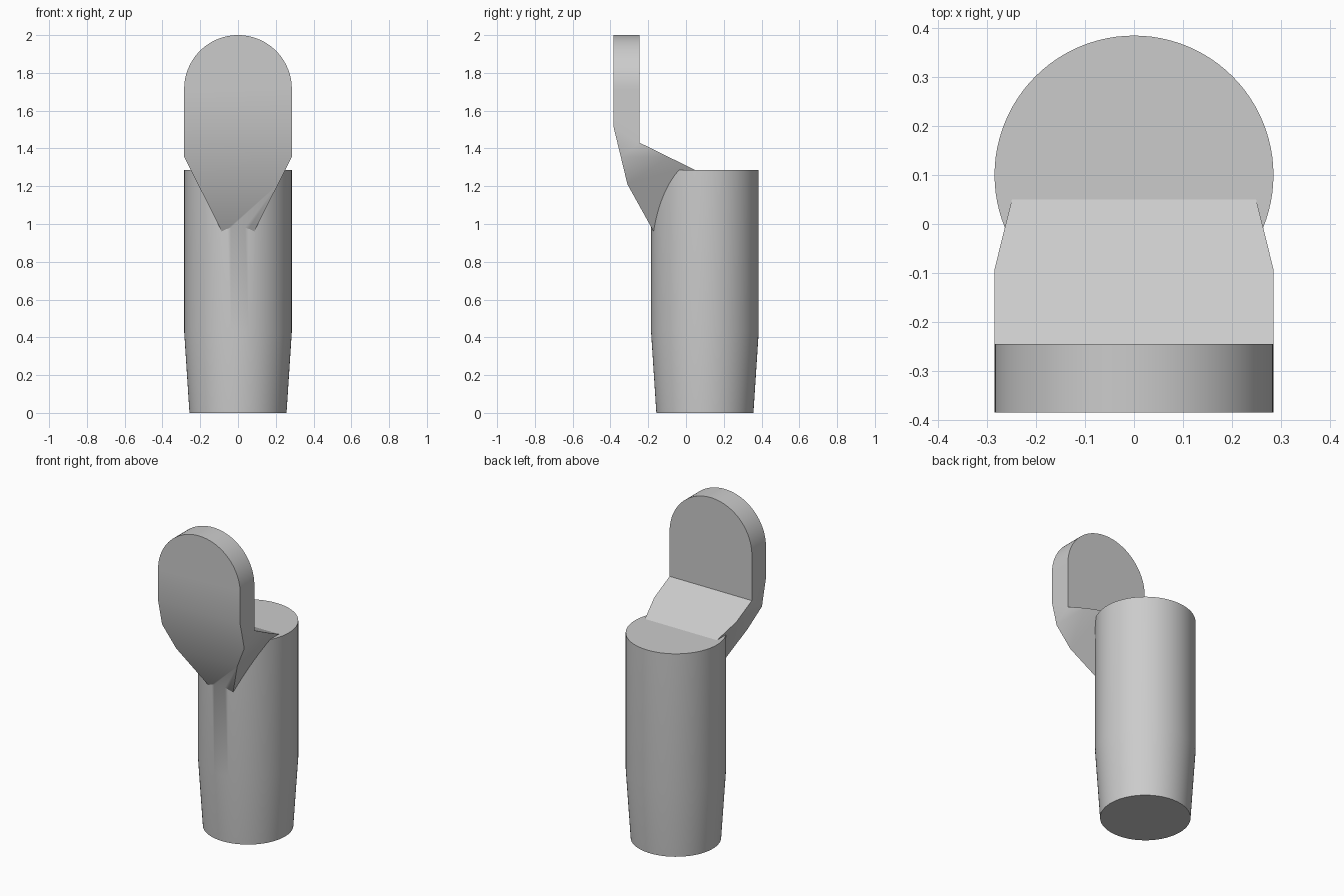
import bpy, bmesh, math
from mathutils import Vector

cube = bpy.data.objects.get("Cube")
if cube:
    bpy.data.objects.remove(cube, do_unlink=True)

grey = bpy.data.materials.new("plain grey")
grey.use_nodes = True
colour = (0.6, 0.6, 0.6, 1)
grey.diffuse_color = colour
grey.node_tree.nodes["Principled BSDF"].inputs["Base Color"].default_value = colour

RADIUS = 0.285
CENTRE_Y = 0.1


def make_object(name, bm):
    bmesh.ops.recalc_face_normals(bm, faces=bm.faces)
    mesh = bpy.data.meshes.new(name)
    bm.to_mesh(mesh)
    bm.free()
    mesh.materials.append(grey)
    obj = bpy.data.objects.new(name, mesh)
    bpy.context.collection.objects.link(obj)
    return obj


def prism(name, points, depth):
    """Closed outline extruded along a vector."""
    bm = bmesh.new()
    face = bm.faces.new([bm.verts.new(p) for p in points])
    new = bmesh.ops.extrude_face_region(bm, geom=[face])["geom"]
    verts = [v for v in new if isinstance(v, bmesh.types.BMVert)]
    bmesh.ops.translate(bm, verts=verts, vec=Vector(depth))
    return make_object(name, bm)


def boolean(obj, other, operation):
    """Apply a boolean and remove the helper."""
    mod = obj.modifiers.new(operation, "BOOLEAN")
    mod.operation, mod.object, mod.solver = operation, other, "EXACT"
    bpy.context.view_layer.objects.active = obj
    bpy.ops.object.modifier_apply(modifier=mod.name)
    bpy.data.objects.remove(other, do_unlink=True)


# Round peg with a tapered foot
bm = bmesh.new()
segments = 96
rings = []
for r, z in [(0.257, 0), (RADIUS, 0.43), (RADIUS, 1.285)]:
    angles = [math.tau * i / segments for i in range(segments)]
    rings.append([bm.verts.new((r * math.cos(a), CENTRE_Y + r * math.sin(a), z)) for a in angles])
for low, high in zip(rings, rings[1:]):
    for i in range(segments):
        j = (i + 1) % segments
        bm.faces.new((low[i], low[j], high[j], high[i]))
bm.faces.new(rings[0])
bm.faces.new(rings[-1])
peg = make_object("peg_with_paddle", bm)

# Bent paddle: side profile trimmed by a round-topped, tapering front outline
side = [(-0.385, 2.1), (-0.385, 1.52), (-0.31, 1.21), (-0.135, 0.895),
        (0.05, 0.895), (0.05, 1.285), (-0.245, 1.43), (-0.245, 2.1)]
paddle = prism("paddle", [(-0.4, y, z) for y, z in side], (0.8, 0, 0))

arc = [math.pi * i / 48 for i in range(49)]
outline = [(RADIUS * math.cos(a), 1.715 + RADIUS * math.sin(a)) for a in arc]
outline += [(-RADIUS, 1.355), (-0.04, 0.87), (0.04, 0.87), (RADIUS, 1.355)]
trim = prism("paddle_outline", [(x, -0.6, z) for x, z in outline], (0, 1.2, 0))
boolean(paddle, trim, "INTERSECT")
boolean(peg, paddle, "UNION")

# Smooth curved walls, keep the flat top and the ramp crisp
bpy.ops.object.select_all(action="DESELECT")
peg.select_set(True)
bpy.context.view_layer.objects.active = peg
bpy.ops.object.shade_smooth_by_angle(angle=math.radians(30))
for face in peg.data.polygons:
    if face.normal.z > 0.8 and face.center.z < 1.5:
        face.use_smooth = False
